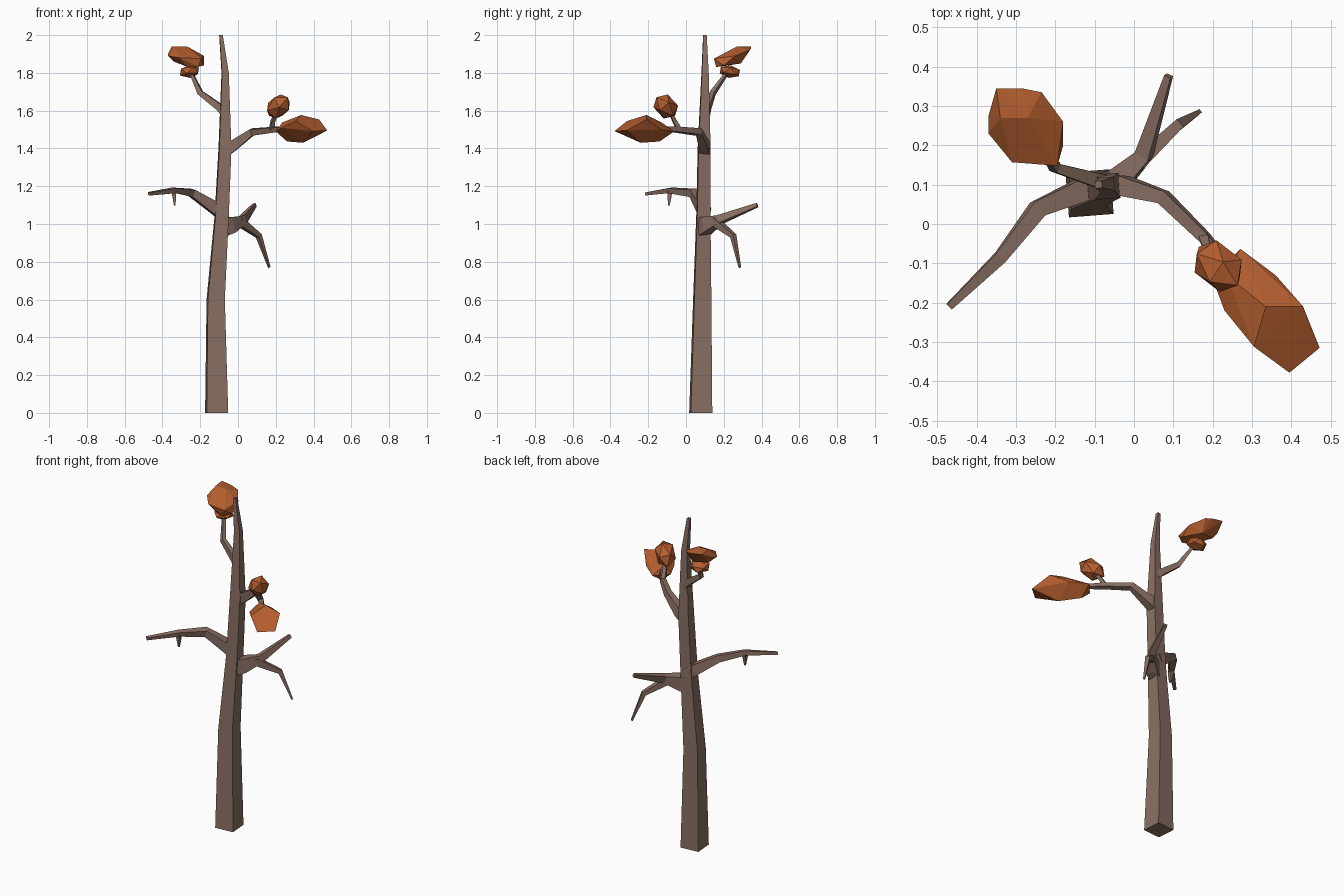
import bpy, bmesh
from mathutils import Vector, Matrix


def material(name, rgb):
    m = bpy.data.materials.new(name)
    m.diffuse_color = (*rgb, 1)
    return m


BARK = material("bark brown", (0.25, 0.158, 0.124))
LEAF = material("autumn orange", (0.46, 0.112, 0.028))


def finish(bm, name, mat):
    bmesh.ops.recalc_face_normals(bm, faces=bm.faces)
    me = bpy.data.meshes.new(name)
    bm.to_mesh(me)
    bm.free()
    me.materials.append(mat)
    ob = bpy.data.objects.new(name, me)
    bpy.context.collection.objects.link(ob)
    return ob


def skin(name, rings):
    """Join four-sided rings into a closed tapered limb."""
    bm = bmesh.new()
    loops = [[bm.verts.new(p) for p in r] for r in rings]
    for a, b in zip(loops, loops[1:]):
        for i in range(4):
            j = (i + 1) % 4
            bm.faces.new((a[i], a[j], b[j], b[i]))
    bm.faces.new(loops[0])
    bm.faces.new(loops[-1])
    return finish(bm, name, BARK)


def limb(name, path):
    """path entries: x, y, z, half width, half height."""
    pts = [Vector(p[:3]) for p in path]
    d0 = pts[1] - pts[0]
    side = d0.cross(Vector((0, 0, 1)))
    if side.length < 0.3 * d0.length:
        side = Vector((1, 0, 0))
    rings = []
    for i, p in enumerate(pts):
        t = Vector((0, 0, 0))
        if i > 0:
            t += (p - pts[i - 1]).normalized()
        if i < len(pts) - 1:
            t += (pts[i + 1] - p).normalized()
        t.normalize()
        side = (side - t * side.dot(t)).normalized()
        up = side.cross(t)
        w, h = path[i][3:]
        rings.append([p + side * w * a + up * h * b
                      for a, b in ((-1, -1), (1, -1), (1, 1), (-1, 1))])
    return skin(name, rings)


def hull(name, pts):
    """Faceted foliage clump from its corner points."""
    bm = bmesh.new()
    vs = [bm.verts.new(p) for p in pts]
    r = bmesh.ops.convex_hull(bm, input=vs)
    junk = {g for g in r["geom_interior"] + r["geom_unused"]
            if isinstance(g, bmesh.types.BMVert)}
    bmesh.ops.delete(bm, geom=list(junk), context='VERTS')
    return finish(bm, name, LEAF)


def clump(name, loc, axis, size):
    """Small 20-sided foliage clump whose z axis follows axis."""
    bm = bmesh.new()
    rot = Vector(axis).to_track_quat('Z', 'Y').to_matrix().to_4x4()
    mat = Matrix.Translation(loc) @ rot @ Matrix.Diagonal((*size, 1))
    bmesh.ops.create_icosphere(bm, subdivisions=1, radius=1, matrix=mat)
    return finish(bm, name, LEAF)


# Trunk: slightly twisted square section, leaning then straightening
turn = Matrix.Rotation(0.078, 3, 'Z')
trunk = []
for x, y, z, r in ((-0.113, 0.078, 0, 0.057), (-0.118, 0.086, 0.6, 0.045),
                   (-0.086, 0.092, 1.05, 0.035), (-0.069, 0.096, 1.4, 0.032),
                   (-0.068, 0.101, 1.8, 0.018), (-0.09, 0.1, 2.0, 0.009)):
    trunk.append([Vector((x, y, z)) + turn @ Vector((a * r, b * r, 0))
                  for a, b in ((-1, -1), (1, -1), (1, 1), (-1, 1))])
skin("trunk", trunk)

# Bare front left branch and its twig
limb("front_left_branch", [(-0.08, 0.1, 1.055, 0.03, 0.034), (-0.13, 0.087, 1.09, 0.029, 0.031),
                           (-0.245, 0.038, 1.165, 0.022, 0.02),
                           (-0.34, -0.085, 1.178, 0.016, 0.013), (-0.47, -0.21, 1.16, 0.009, 0.008)])
limb("front_left_twig", [(-0.34, -0.085, 1.175, 0.013, 0.013), (-0.337, -0.088, 1.14, 0.009, 0.01),
                         (-0.335, -0.09, 1.098, 0.004, 0.004)])

# Bare back right branch with drooping fork
limb("back_right_branch", [(-0.075, 0.092, 0.985, 0.034, 0.046), (-0.04, 0.112, 0.995, 0.032, 0.042),
                           (0.025, 0.175, 1.022, 0.02, 0.022), (0.088, 0.377, 1.1, 0.009, 0.01)])
limb("back_right_fork", [(0.005, 0.15, 1.015, 0.02, 0.022), (0.11, 0.25, 0.937, 0.013, 0.013),
                         (0.166, 0.285, 0.77, 0.005, 0.005)])

# Leafy front right branch and its twig
limb("front_right_branch", [(-0.07, 0.1, 1.385, 0.026, 0.03), (-0.03, 0.098, 1.412, 0.025, 0.029),
                            (0.075, 0.068, 1.487, 0.017, 0.018),
                            (0.18, -0.035, 1.498, 0.014, 0.014), (0.25, -0.12, 1.505, 0.01, 0.01)])
limb("front_right_twig", [(0.178, -0.035, 1.5, 0.012, 0.012), (0.185, -0.06, 1.545, 0.01, 0.01),
                          (0.21, -0.09, 1.6, 0.007, 0.007)])

# Leafy back left branch
limb("back_left_branch", [(-0.07, 0.105, 1.59, 0.02, 0.021), (-0.1, 0.113, 1.62, 0.018, 0.018),
                          (-0.2, 0.143, 1.695, 0.012, 0.014), (-0.243, 0.21, 1.79, 0.008, 0.008)])

# Foliage clumps
hull("front_right_foliage", [
    (0.27, -0.063, 1.49), (0.36, -0.13, 1.5), (0.43, -0.21, 1.553), (0.472, -0.315, 1.495),
    (0.395, -0.378, 1.492), (0.305, -0.312, 1.545), (0.23, -0.22, 1.51), (0.2, -0.14, 1.49),
    (0.335, -0.21, 1.577), (0.235, -0.13, 1.538), (0.345, -0.24, 1.43), (0.26, -0.14, 1.437)])
hull("back_left_foliage", [
    (-0.35, 0.345, 1.94), (-0.285, 0.345, 1.93), (-0.235, 0.335, 1.92), (-0.18, 0.26, 1.89),
    (-0.27, 0.27, 1.94), (-0.34, 0.27, 1.94), (-0.37, 0.275, 1.9), (-0.37, 0.23, 1.89),
    (-0.31, 0.157, 1.88), (-0.195, 0.148, 1.875), (-0.18, 0.2, 1.84), (-0.27, 0.18, 1.833),
    (-0.34, 0.27, 1.86), (-0.25, 0.29, 1.85), (-0.21, 0.16, 1.832)])
clump("front_right_small_foliage", (0.214, -0.107, 1.622), (0.5, -0.5, 0.5), (0.06, 0.06, 0.085))
clump("back_left_small_foliage", (-0.257, 0.232, 1.807), (-0.12, 0.15, 1), (0.06, 0.06, 0.034))
